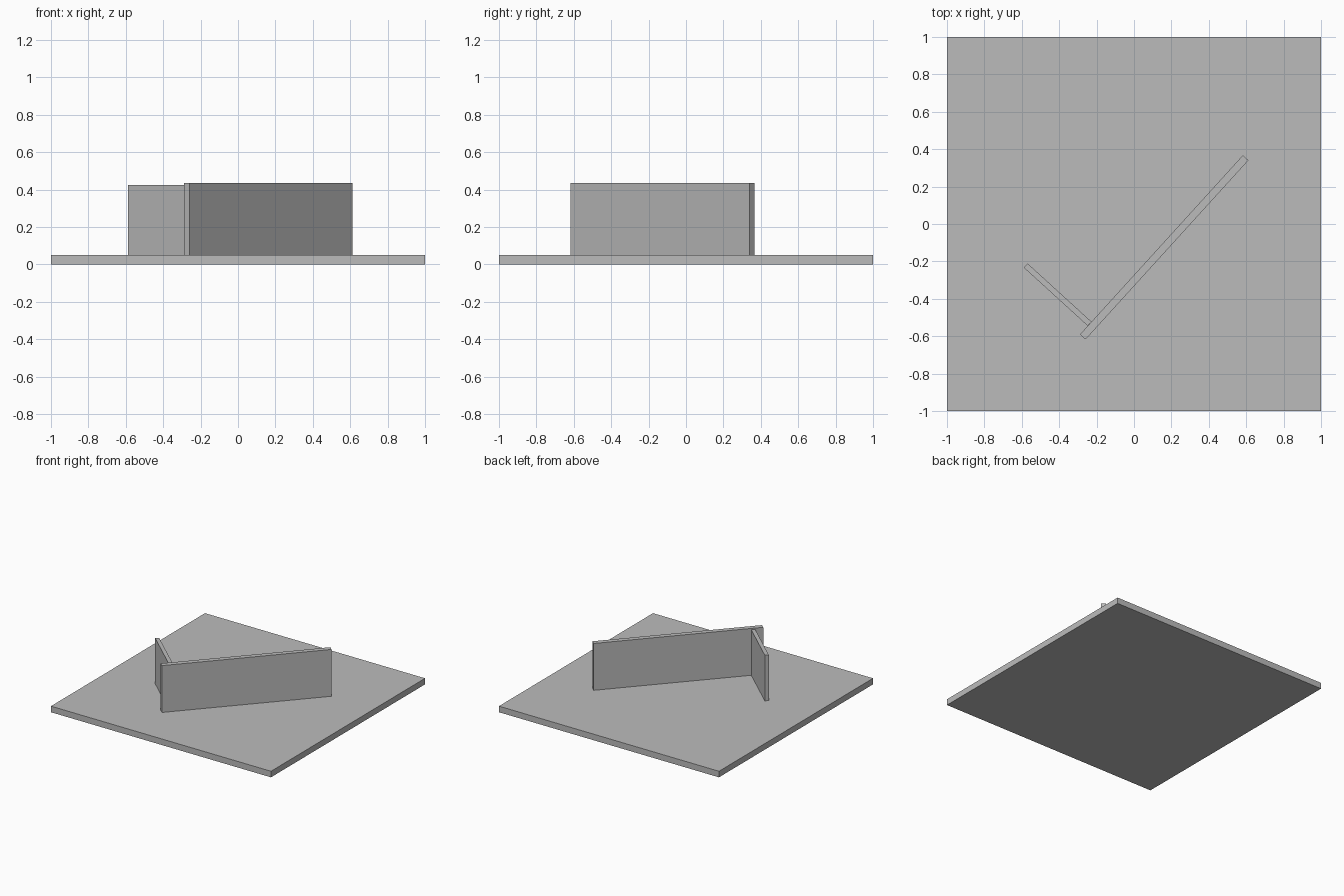
import bpy
from math import atan2
from mathutils import Vector

cube = bpy.data.objects.get("Cube")
if cube:
    bpy.data.objects.remove(cube, do_unlink=True)

# Single plain grey
COLOUR = (0.5, 0.5, 0.5, 1.0)
grey = bpy.data.materials.new("plain_grey")
grey.use_nodes = True
grey.diffuse_color = COLOUR
grey.node_tree.nodes["Principled BSDF"].inputs["Base Color"].default_value = COLOUR


def box(name, centre, size, angle=0.0):
    bpy.ops.mesh.primitive_cube_add(size=1, location=centre, rotation=(0, 0, angle))
    obj = bpy.context.object
    obj.name = name
    obj.scale = size
    bpy.ops.object.transform_apply(location=False, rotation=False, scale=True)
    obj.data.materials.append(grey)
    return obj


def wall(name, start, end, thickness, top):
    """Upright panel standing on the base between two floor points."""
    a, b = Vector(start), Vector(end)
    run, mid = b - a, (a + b) / 2
    box(name, (mid.x, mid.y, (BASE + top) / 2),
        (run.length, thickness, top - BASE), atan2(run.y, run.x))


# Square base slab
BASE = 0.05
box("base_slab", (0, 0, BASE / 2), (2, 2, BASE))

# Long diagonal wall and the shorter wall butting against it
wall("long_wall", (-0.274, -0.604), (0.597, 0.354), 0.04, 0.435)
wall("short_wall", (-0.579, -0.222), (-0.238, -0.533), 0.03, 0.425)
